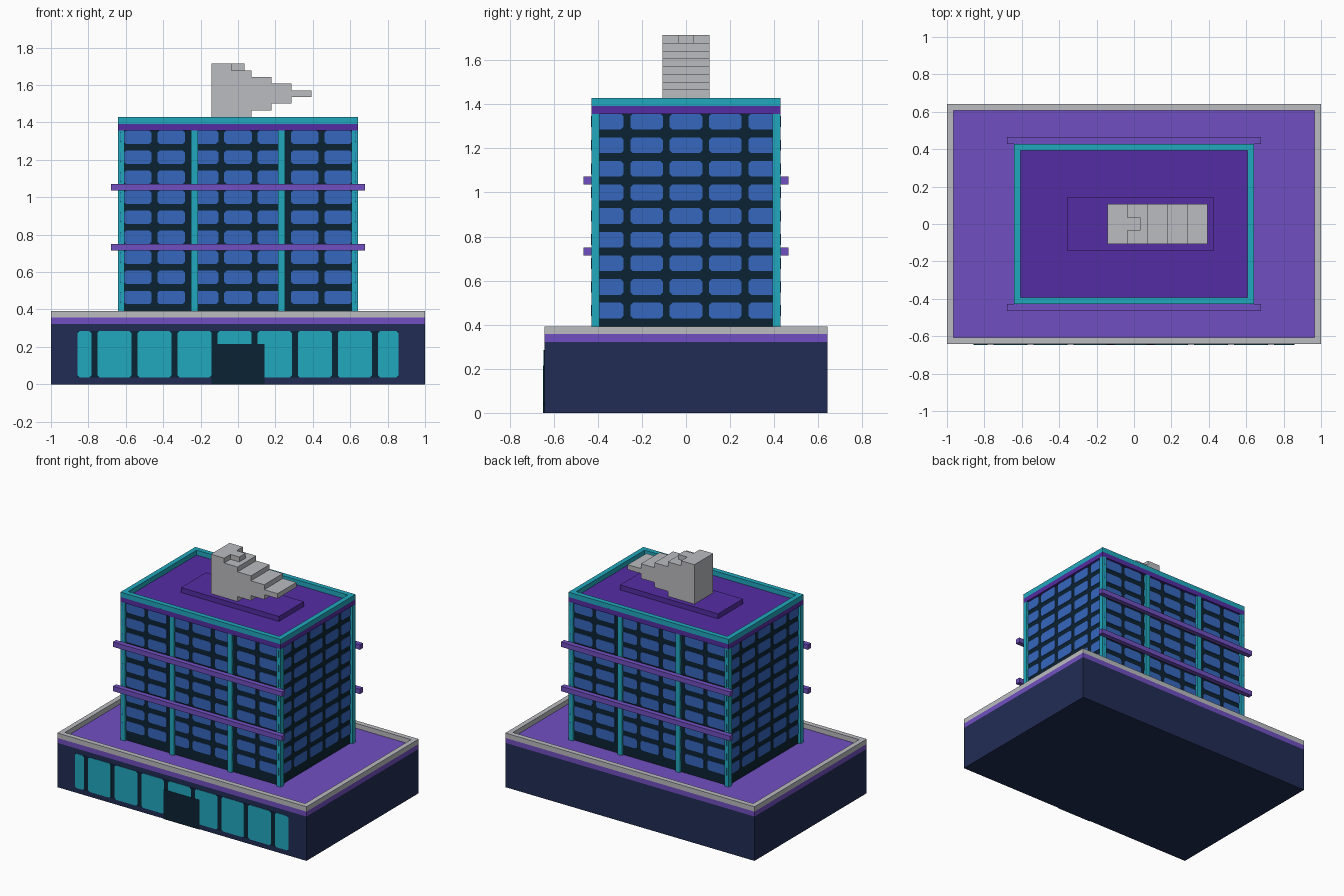
import bpy
import bmesh
from math import pi
from mathutils import Matrix, Vector

if "Cube" in bpy.data.objects:
    bpy.data.objects.remove(bpy.data.objects["Cube"])

U = 1 / 28  # building module


def material(name, r, g, b):
    lin = [((c / 255 + 0.055) / 1.055) ** 2.4 for c in (r, g, b)] + [1]
    m = bpy.data.materials.new(name)
    m.use_nodes = True
    m.diffuse_color = lin
    m.node_tree.nodes["Principled BSDF"].inputs["Base Color"].default_value = lin
    return m


navy = material("navy", 33, 44, 84)
dark = material("dark wall", 11, 34, 50)
teal = material("teal", 33, 169, 190)
blue = material("window blue", 53, 103, 190)
purple = material("purple", 113, 79, 193)
violet = material("deep violet", 84, 45, 163)
grey = material("light grey", 187, 188, 192)


def finish(name, bm, mat):
    bmesh.ops.recalc_face_normals(bm, faces=bm.faces)
    me = bpy.data.meshes.new(name)
    bm.to_mesh(me)
    bm.free()
    me.materials.append(mat)
    ob = bpy.data.objects.new(name, me)
    bpy.context.collection.objects.link(ob)
    return ob


def add_box(bm, x, y, z):
    """Box from three (low, high) ranges given in modules."""
    lo, hi = Vector((x[0], y[0], z[0])) * U, Vector((x[1], y[1], z[1])) * U
    mat = Matrix.Translation((lo + hi) / 2) @ Matrix.Diagonal((*(hi - lo), 1))
    bmesh.ops.create_cube(bm, size=1, matrix=mat)


def boxes(name, mat, *ranges):
    bm = bmesh.new()
    for r in ranges:
        add_box(bm, *r)
    return finish(name, bm, mat)


def ring(name, mat, hx, hy, z):
    """One-module-wide rectangular parapet."""
    boxes(name, mat,
          ((-hx, hx), (-hy, 1 - hy), z), ((-hx, hx), (hy - 1, hy), z),
          ((-hx, 1 - hx), (1 - hy, hy - 1), z), ((hx - 1, hx), (1 - hy, hy - 1), z))


def add_plate(bm, u0, u1, z0, z1, cut, dist, thick, angle=0):
    """Thin plate with clipped corners on the wall at the given distance."""
    pts = [(u0 + cut, z0), (u1 - cut, z0), (u1, z0 + cut), (u1, z1 - cut),
           (u1 - cut, z1), (u0 + cut, z1), (u0, z1 - cut), (u0, z0 + cut)]
    rot = Matrix.Rotation(angle, 3, "Z")
    face = bm.faces.new([bm.verts.new(rot @ Vector((u, -dist, z))) for u, z in pts])
    out = bmesh.ops.extrude_face_region(bm, geom=[face])["geom"]
    verts = [g for g in out if isinstance(g, bmesh.types.BMVert)]
    bmesh.ops.translate(bm, verts=verts, vec=rot @ Vector((0, -thick, 0)))


# Podium
boxes("podium", navy, ((-28, 28), (-18, 18), (0, 9)))
boxes("podium_roof", purple, ((-28, 28), (-18, 18), (9, 10)))
ring("podium_parapet", grey, 28, 18, (10, 11))

# Shop front with panes and entrance
edge = 24 * U
wall = 18 * U
boxes("shop_front_frame", dark, ((-24, 24), (-18.05, -18), (1, 8)))
bm = bmesh.new()
for k in range(-4, 5):
    mid = k * 6 * U - U / 2
    add_plate(bm, max(mid - 2.55 * U, -edge), min(mid + 2.55 * U, edge),
              U, 8 * U, 0.012, wall, 0.003)
finish("shop_panes", bm, teal)
boxes("entrance", dark, ((-4, 4), (-18.14, -18), (0, 6)))

# Tower
recess = 0.5
boxes("tower_wall", dark,
      ((-18 + recess, 18 - recess), (-12 + recess, 12 - recess), (10, 38)))
bm = bmesh.new()
sides = ((3, 12, 0), (3, 12, pi), (2, 18, pi / 2), (2, 18, -pi / 2))
for half, dist, angle in sides:
    for col in range(-half, half + 1):
        for row in range(9):
            u, z = col * 5 * U, (13 + row * 3) * U
            add_plate(bm, u - 2.07 * U, u + 2.07 * U, z - U, z + U,
                      0.012, (dist - recess) * U, 0.003, angle)
finish("tower_windows", bm, blue)

columns = []
for x in (-18, -7, 6, 17):
    for y in (-12, 11):
        columns.append(((x, x + 1), (y, y + 1), (10, 38)))
boxes("tower_columns", teal, *columns)

# Ledges on the front and back
ledges = []
for z in (20, 29):
    for y in (-13, 12):
        ledges.append(((-19, 19), (y, y + 1), (z, z + 1)))
boxes("ledges", purple, *ledges)

# Tower roof
boxes("tower_roof", violet, ((-18, 18), (-12, 12), (38, 39)))
ring("tower_parapet", teal, 18, 12, (39, 40))
boxes("roof_plinth", violet, ((-10, 12), (-4, 4), (39, 40)))

# Stepped roof sculpture, extruded from its side profile
right_edges = (2, 2, 5, 8, 11, 8, 5, 2)[1:]
profile = [(-4, 40)]
for i, x in enumerate(right_edges):
    profile += [(x, 40 + i), (x, 41 + i)]
profile.append((-4, 47))
bm = bmesh.new()
face = bm.faces.new([bm.verts.new((x * U, -3 * U, z * U)) for x, z in profile])
out = bmesh.ops.extrude_face_region(bm, geom=[face])["geom"]
bmesh.ops.translate(bm, verts=[g for g in out if isinstance(g, bmesh.types.BMVert)],
                    vec=(0, 6 * U, 0))
finish("roof_sculpture", bm, grey)
boxes("sculpture_crown", grey,
      ((-4, -1), (-3, 3), (47, 48)), ((-1, 1), (-1, 1), (47, 48)))
